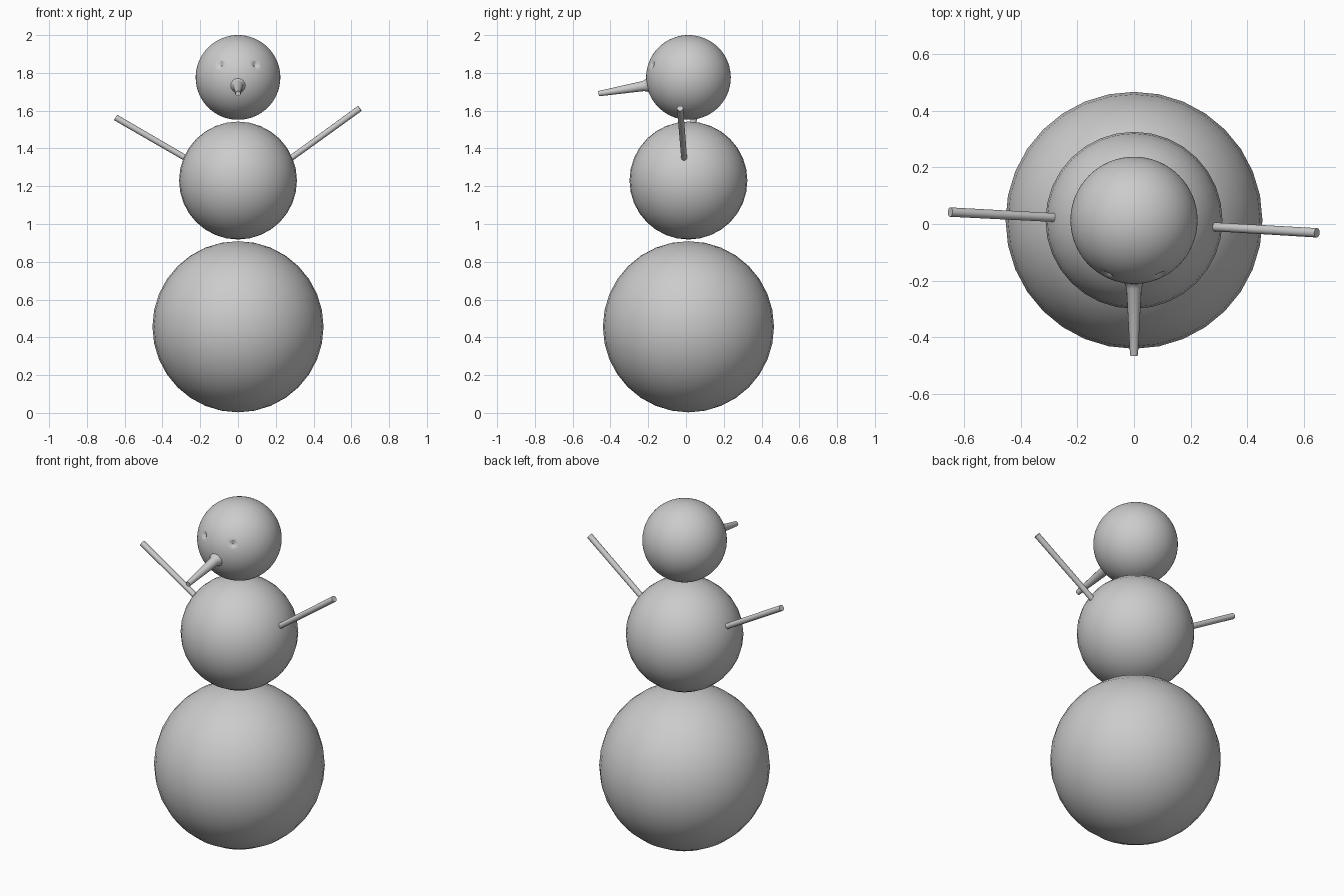
import bpy, bmesh, math
from mathutils import Vector

if "Cube" in bpy.data.objects:
    bpy.data.objects.remove(bpy.data.objects["Cube"])

CY = 0.013  # depth of the body axis


def finish(name, bm):
    mesh = bpy.data.meshes.new(name)
    bmesh.ops.recalc_face_normals(bm, faces=bm.faces)
    bm.to_mesh(mesh)
    bm.free()
    obj = bpy.data.objects.new(name, mesh)
    bpy.context.collection.objects.link(obj)
    bpy.ops.object.select_all(action='DESELECT')
    obj.select_set(True)
    bpy.context.view_layer.objects.active = obj
    bpy.ops.object.shade_smooth_by_angle(angle=math.radians(40))
    return obj


def ball(name, z, r, segments, dents=(), dent_size=0.022, depth=0.018):
    """Sphere on the body axis, with optional soft dents pushed inward."""
    bm = bmesh.new()
    bmesh.ops.create_uvsphere(bm, u_segments=segments, v_segments=segments // 2, radius=r)
    for v in bm.verts:
        push = 0.0
        for d in dents:
            dist = (v.co - d.normalized() * r).length
            if dist < dent_size:
                push += depth * (0.5 + 0.5 * math.cos(math.pi * dist / dent_size))
        v.co *= 1 - push / r
        v.co += Vector((0, CY, z))
    return finish(name, bm)


def spindle(name, start, end, profile, sides):
    """Round solid along start-end; profile holds (fraction, radius) pairs."""
    start, end = Vector(start), Vector(end)
    axis = end - start
    rot = axis.to_track_quat('Z', 'Y')
    bm = bmesh.new()
    rings = []
    for t, r in profile:
        ring = []
        for i in range(sides):
            a = 2 * math.pi * i / sides
            offset = rot @ Vector((r * math.cos(a), r * math.sin(a), 0))
            ring.append(bm.verts.new(start + axis * t + offset))
        rings.append(ring)
    for lo, hi in zip(rings, rings[1:]):
        for i in range(sides):
            j = (i + 1) % sides
            bm.faces.new((lo[i], lo[j], hi[j], hi[i]))
    bm.faces.new(rings[0][::-1])
    bm.faces.new(rings[-1])
    return finish(name, bm)


# Stacked balls; the head carries two eye dents
ball("base_ball", 0.456, 0.453, 32)
ball("middle_ball", 1.23, 0.312, 32)
eyes = [Vector((s * 0.093, -0.192, 0.068)) for s in (-1, 1)]
ball("head", 1.776, 0.224, 128, eyes)

# Tapered nose flaring into the face
spindle("nose", (0, -0.18, 1.738), (0, -0.463, 1.69),
        [(0, 0.06), (0.06, 0.046), (0.1, 0.034), (0.16, 0.027), (1, 0.014)], 16)

# Stick arms
stick = [(0, 0.0155), (1, 0.0165)]
spindle("right_arm", (0.265, -0.009, 1.337), (0.645, -0.031, 1.612), stick, 16)
spindle("left_arm", (-0.265, 0.022, 1.342), (-0.648, 0.042, 1.564), stick, 16)
